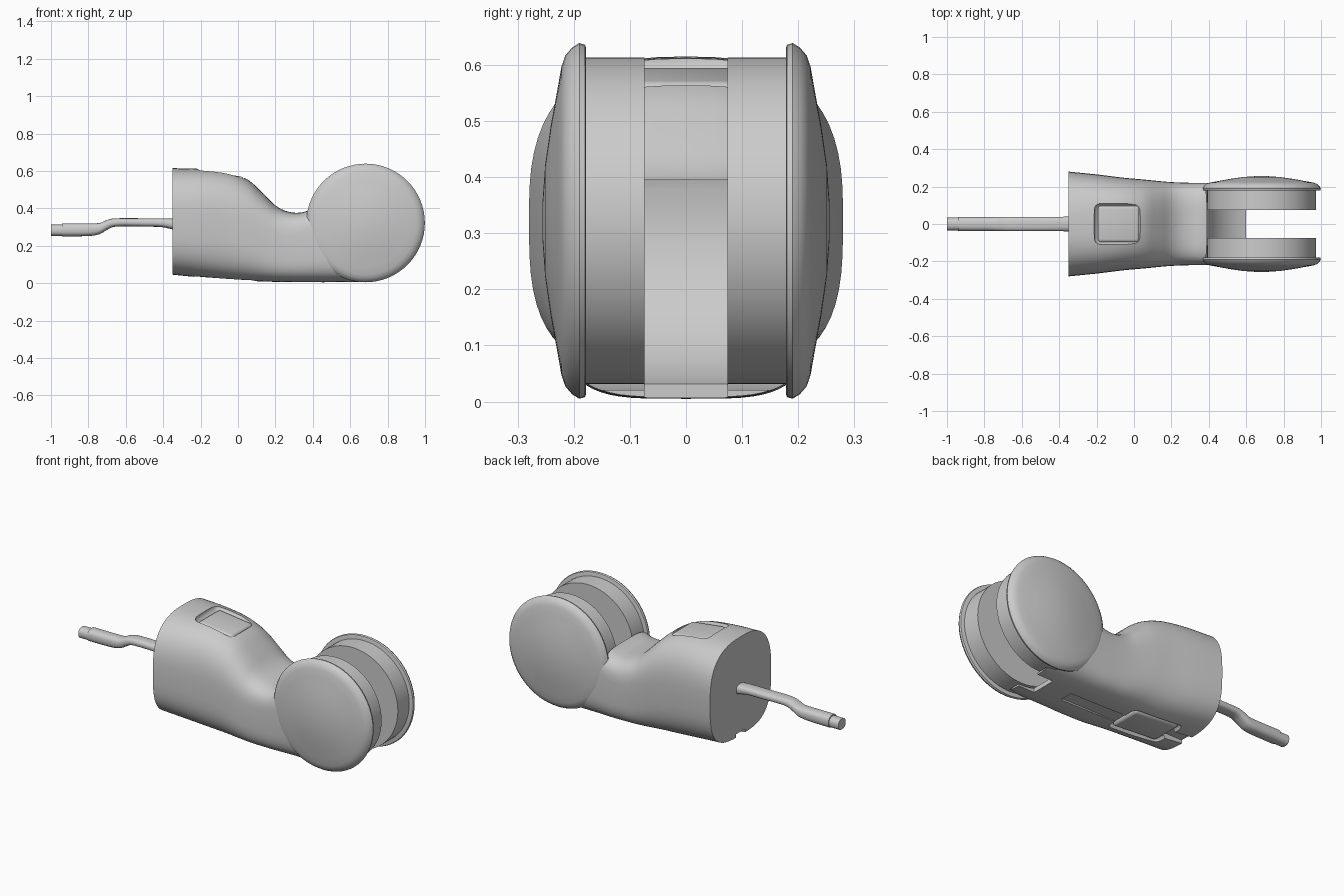
import bpy, bmesh, math
from mathutils import Vector, Matrix

if "Cube" in bpy.data.objects:
    bpy.data.objects.remove(bpy.data.objects["Cube"])

WX, WZ = 0.682, 0.322   # axis of the round fork end


def finish(name, bm, angle=40):
    bmesh.ops.recalc_face_normals(bm, faces=bm.faces)
    me = bpy.data.meshes.new(name)
    bm.to_mesh(me)
    bm.free()
    ob = bpy.data.objects.new(name, me)
    bpy.context.collection.objects.link(ob)
    shade(ob, angle)
    return ob


def shade(ob, angle=40):
    bpy.ops.object.select_all(action='DESELECT')
    ob.select_set(True)
    bpy.context.view_layer.objects.active = ob
    bpy.ops.object.shade_smooth_by_angle(angle=math.radians(angle))


def skin(name, rings, angle=40):
    """Bridge equal-sized point rings and cap both ends."""
    bm = bmesh.new()
    vs = [[bm.verts.new(p) for p in r] for r in rings]
    n = len(vs[0])
    for a, b in zip(vs, vs[1:]):
        for i in range(n):
            j = (i + 1) % n
            bm.faces.new((a[i], a[j], b[j], b[i]))
    bm.faces.new(vs[0])
    bm.faces.new(vs[-1])
    return finish(name, bm, angle)


def smooth_stations(st, steps=4):
    """Catmull-Rom interpolation through station tuples."""
    out = []
    for i in range(len(st) - 1):
        p = [Vector(st[max(0, min(len(st) - 1, i + k))]) for k in (-1, 0, 1, 2)]
        for s in range(steps):
            t = s / steps
            out.append(0.5 * (2 * p[1] + (p[2] - p[0]) * t
                              + (2 * p[0] - 5 * p[1] + 4 * p[2] - p[3]) * t * t
                              + (3 * p[1] - p[0] - 3 * p[2] + p[3]) * t ** 3))
    return out + [Vector(st[-1])]


def section(x, hy, z0, z1, e_top, e_low, n):
    """Superellipse section in the y-z plane."""
    pts = []
    for i in range(n):
        a = math.tau * i / n
        c, s = math.cos(a), math.sin(a)
        e = 2 / (e_top if s > 0 else e_low)
        y = math.copysign(abs(c) ** e, c) * hy
        z = (z0 + z1) / 2 + math.copysign(abs(s) ** e, s) * (z1 - z0) / 2
        pts.append((x, y, z))
    return pts


def turned(name, profile, n=64):
    """Turn (y, radius) pairs about the fork axis."""
    return skin(name, [[(WX + r * math.cos(math.tau * i / n), y, WZ + r * math.sin(math.tau * i / n))
                        for i in range(n)] for y, r in profile], 35)


def box(name, lo, hi, bevel=0.0, tilt=0.0):
    lo, hi = Vector(lo), Vector(hi)
    bm = bmesh.new()
    bmesh.ops.create_cube(bm, size=1)
    bmesh.ops.scale(bm, vec=hi - lo, verts=bm.verts)
    if bevel:
        bmesh.ops.bevel(bm, geom=bm.edges[:], offset=bevel, segments=4,
                        profile=0.5, affect='EDGES')
    bmesh.ops.rotate(bm, cent=(0, 0, 0), matrix=Matrix.Rotation(tilt, 3, 'Y'), verts=bm.verts)
    bmesh.ops.translate(bm, vec=(lo + hi) / 2, verts=bm.verts)
    return finish(name, bm)


def cut(ob, cutter):
    m = ob.modifiers.new('cut', 'BOOLEAN')
    m.operation, m.solver, m.object = 'DIFFERENCE', 'EXACT', cutter
    bpy.context.view_layer.objects.active = ob
    bpy.ops.object.modifier_apply(modifier=m.name)
    bpy.data.objects.remove(cutter)


# Body: x, half width, bottom, top, top roundness, bottom roundness
body_st = [(-0.35, 0.28, 0.045, 0.615, 2.7, 3.2), (-0.2, 0.265, 0.03, 0.611, 2.8, 3.2),
           (-0.06, 0.248, 0.017, 0.597, 2.8, 3.3), (0.05, 0.238, 0.012, 0.555, 2.8, 3.5),
           (0.13, 0.23, 0.009, 0.485, 3.0, 3.8), (0.2, 0.224, 0.007, 0.416, 3.4, 4),
           (0.27, 0.221, 0.006, 0.382, 4, 4), (0.35, 0.22, 0.005, 0.38, 4.5, 4),
           (0.45, 0.22, 0.005, 0.42, 4.5, 4), (0.58, 0.22, 0.006, 0.42, 4.5, 4),
           (0.70, 0.218, 0.008, 0.40, 4.5, 4)]
body = skin('body', [section(*s, 64) for s in smooth_stations(body_st)])

# Round pocket between the cheeks and open end of the central gap
cut(body, turned('pocket_cutter', [(-0.18, 0.302), (0.18, 0.302)]))
cut(body, box('gap_cutter', (0.6, -0.074, -0.1), (0.8, 0.074, 0.3)))
# Thumb recess on top, tilted with the slope
cut(body, box('thumb_cutter', (-0.21, -0.112, 0.565), (0.05, 0.112, 0.70), 0.035, math.radians(7)))
# Recess and groove on the underside
cut(body, box('under_cutter', (-0.24, -0.11, -0.08), (0.09, 0.11, 0.055), 0.03))
cut(body, box('groove_cutter', (-0.4, -0.04, -0.05), (0.45, 0.04, 0.014)))
cut(body, box('rear_notch_cutter', (-0.4, -0.04, -0.05), (-0.2, 0.04, 0.065)))
shade(body)

# Buttons in the recesses
box('thumb_button', (-0.195, -0.1, 0.535), (0.03, 0.1, 0.583), 0.02, math.radians(7))
box('under_lever', (-0.22, -0.095, 0.025), (0.07, 0.095, 0.09), 0.02, math.radians(4))

# Cheek discs and inner pads, one pair each side
for side, sgn in (('front', -1), ('back', 1)):
    turned(side + '_cheek', [(sgn * y, r) for y, r in (
        (0.178, 0.308), (0.18, 0.314), (0.19, 0.317), (0.203, 0.309), (0.215, 0.295),
        (0.222, 0.275), (0.229, 0.235), (0.241, 0.17), (0.251, 0.1), (0.256, 0.03))])
    turned(side + '_pad', [(sgn * 0.074, 0.291), (sgn * 0.18, 0.291)])

# Rod: stepped tip, thick grip, cranked thin shank
rod_st = [(-0.94, 0.038, 0.25, 0.32, 2.6, 2.6), (-0.80, 0.038, 0.252, 0.32, 2.6, 2.6),
          (-0.74, 0.038, 0.262, 0.322, 2.6, 2.6), (-0.70, 0.038, 0.285, 0.338, 2.6, 2.6),
          (-0.65, 0.038, 0.303, 0.347, 2.6, 2.6), (-0.5, 0.038, 0.302, 0.347, 2.6, 2.6),
          (-0.41, 0.038, 0.3, 0.347, 2.6, 2.6), (-0.34, 0.04, 0.285, 0.345, 2.6, 2.6)]
skin('rod', [section(*s, 24) for s in smooth_stations(rod_st, 3)])
skin('rod_tip', [section(x, 0.034, 0.252, 0.313, 2.4, 2.4, 24) for x in (-1.0, -0.93)])
